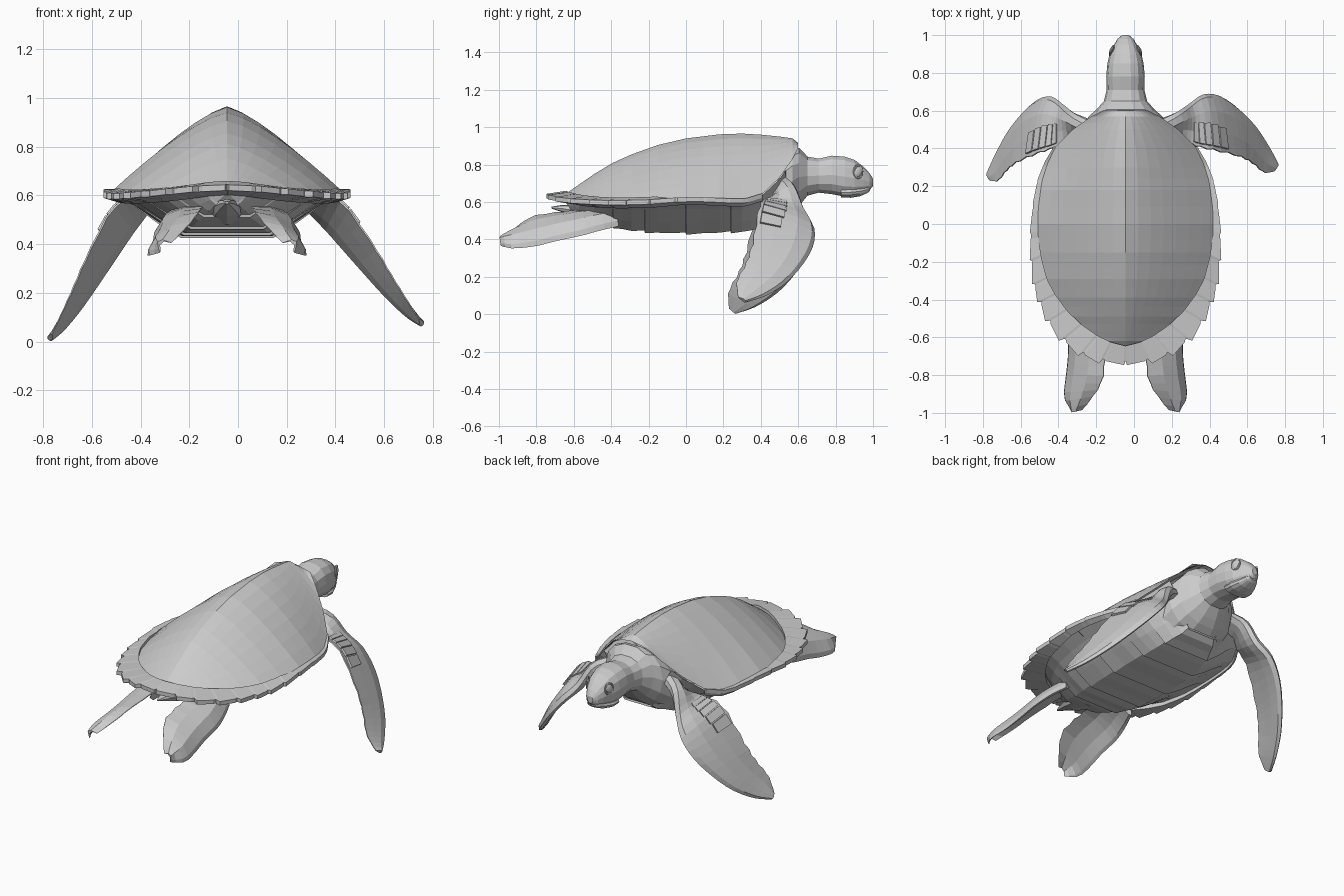
import bpy, bmesh, math
from mathutils import Vector

if "Cube" in bpy.data.objects:
    bpy.data.objects.remove(bpy.data.objects["Cube"])

CX = -0.045  # the body's mid-plane sits slightly left of the origin


def make(name, verts, faces):
    bm = bmesh.new()
    vs = [bm.verts.new((v[0] + CX, v[1], max(0.0, v[2]))) for v in verts]
    for f in faces:
        bm.faces.new([vs[i] for i in f])
    bmesh.ops.remove_doubles(bm, verts=bm.verts, dist=0.0005)
    bmesh.ops.recalc_face_normals(bm, faces=bm.faces)
    me = bpy.data.meshes.new(name)
    bm.to_mesh(me)
    bm.free()
    ob = bpy.data.objects.new(name, me)
    bpy.context.collection.objects.link(ob)
    return ob


def loft(name, rings, closed=True):
    n = len(rings[0])
    faces = []
    for i in range(len(rings) - 1):
        for j in range(n if closed else n - 1):
            k = (j + 1) % n
            faces.append((i * n + j, i * n + k, (i + 1) * n + k, (i + 1) * n + j))
    if closed:
        last = (len(rings) - 1) * n
        faces += [tuple(range(n)), tuple(range(last, last + n))]
    return make(name, [p for r in rings for p in r], faces)


def spline(pts, t):
    """Smooth point at index position t along a list of tuples."""
    i = min(int(t), len(pts) - 2)
    f = t - i
    a, b, c, d = (Vector(pts[max(0, min(len(pts) - 1, i + k))]) for k in (-1, 0, 1, 2))
    return 0.5 * (2 * b + (c - a) * f + (2 * a - 5 * b + 4 * c - d) * f * f
                  + (3 * b - a - 3 * c + d) * f ** 3)


def at(table, y):
    """Linear lookup in rows (y, value, ...) sorted from front to back."""
    for a, b in zip(table, table[1:]):
        if y >= b[0]:
            f = (a[0] - y) / (a[0] - b[0])
            return [p + (q - p) * f for p, q in zip(a[1:], b[1:])]
    return list(table[-1][1:])


# Shell stations: y, half width, ridge height, edge height, belly height
SHELL = [(0.60, .12, .915, .89, .60), (0.57, .18, .94, .83, .53), (0.50, .28, .95, .73, .48),
         (0.40, .38, .96, .635, .45), (0.30, .43, .966, .605, .435), (0.18, .46, .962, .61, .43),
         (0.0, .475, .94, .615, .425), (-.15, .46, .905, .605, .43), (-.29, .425, .855, .60, .44),
         (-.39, .37, .81, .60, .46), (-.49, .29, .75, .605, .49), (-.57, .19, .695, .615, .53),
         (-.62, .11, .66, .625, .56), (-.65, .01, .63, .63, .60)]

# Carapace dome with a keel along the middle
rows = []
N = 7
ys = [.60, .57, .535, .50, .45, .40, .35, .30, .24, .18, .09, 0, -.08, -.15, -.22, -.29,
      -.34, -.39, -.44, -.49, -.53, -.57, -.60, -.62, -.65]
for y in ys:
    w, zt, zr, zb = at(SHELL, y)
    rows.append([(w * j / N, y, zr + (zt - zr) * (1 - abs(j / N) ** 1.36)) for j in range(-N, N + 1)])
loft("carapace", rows, closed=False)

# Belly with overlapping plates
prof = [(1, .04), (.82, .28), (.6, .68), (.4, 1), (0, 1), (-.4, 1), (-.6, .68), (-.82, .28), (-1, .04)]
rows = []
for i, y in enumerate(ys[2:]):
    w, zt, zr, zb = at(SHELL, y)
    for step in ((0, .012) if i % 3 == 0 else (.006,)):
        rows.append([(w * u, y - step * .2, zr + (zb + step - zr) * v) for u, v in prof])
loft("belly_plates", rows, closed=False)

# Saw-toothed rim scutes: inner x, inner y, outer x, outer y, z
RIM = [(.37, .41, .38, .41, .635), (.42, .30, .44, .30, .605), (.45, .18, .475, .18, .61),
       (.465, 0, .497, 0, .615), (.45, -.15, .495, -.17, .602), (.415, -.29, .475, -.32, .597),
       (.36, -.39, .435, -.43, .597), (.28, -.49, .37, -.55, .602), (.18, -.57, .26, -.655, .612),
       (.09, -.62, .14, -.71, .625), (0, -.645, 0, -.725, .632)]
for side, sx in (("right", 1), ("left", -1)):
    rings = []
    for i in range(37):
        t = (i // 3 + (0, .15, .9)[i % 3]) / 12.0 * 10 if i < 36 else 10
        xi, yi, xo, yo, z = spline(RIM, t)
        ext = 1 + (0, .1, .28)[i % 3] * min(1, t / 4)
        xo, yo = max(0, xi + (xo - xi) * ext), yi + (yo - yi) * ext
        rings.append([(sx * xi, yi, z + .028 if t > 4 else z + .012), (sx * xo, yo, z + .012),
                      (sx * xo, yo, z - .012), (sx * xi, yi, z - .03)])
    loft("rim_scutes_" + side, rings)

# Shoulders, neck and head: y, half width, top, bottom
HEAD = [(.36, .22, .74, .47), (.45, .235, .80, .48), (.52, .225, .85, .505), (.57, .195, .885, .54),
        (.605, .155, .893, .575), (.65, .115, .845, .632), (.71, .1, .834, .648),
        (.78, .102, .85, .64), (.85, .096, .845, .626), (.90, .084, .828, .628),
        (.95, .06, .79, .645), (.98, .042, .757, .66), (1.0, .018, .725, .685)]


def oval(y, w, zt, zb, n=14):
    ring = []
    for k in range(n):
        a = 2 * math.pi * k / n
        c, s = math.cos(a), math.sin(a)
        ring.append((w * math.copysign(abs(c) ** .85, c), y,
                     (zt + zb) / 2 + (zt - zb) / 2 * math.copysign(abs(s) ** .9, s)))
    return ring


loft("neck_and_head", [oval(*h) for h in HEAD])
loft("lower_jaw", [oval(*h) for h in ((.83, .08, .68, .624), (.88, .081, .682, .622),
                                     (.93, .062, .684, .63), (.97, .042, .686, .648),
                                     (.985, .025, .688, .66))])

# Eyes with lids
for side, sx in (("right", 1), ("left", -1)):
    pos = (CX + sx * .073, .92, .762)
    bpy.ops.mesh.primitive_uv_sphere_add(segments=12, ring_count=8, radius=1, location=pos)
    eye = bpy.context.object
    eye.name = "eye_" + side
    eye.scale = (.011, .024, .03)
    eye.rotation_euler = (-.5, 0, sx * .4)
    bpy.ops.mesh.primitive_torus_add(major_segments=12, minor_segments=6, major_radius=.03,
                                     minor_radius=.006, location=pos)
    lid = bpy.context.object
    lid.name = "eyelid_" + side
    lid.scale = (1.1, .85, 1)
    lid.rotation_euler = (0, math.pi / 2, sx * .4)

# Flippers: a blade lofted between a leading and a trailing edge
SECTION = [(0, 0), (.08, .7), (.35, 1), (.7, .6), (1, .12), (1, -.12), (.7, -.4), (.35, -.7), (.08, -.6)]


def blade(lead, trail, thick, arch):
    def point(t, u, v, extra=0.0):
        a, b = spline(lead, t), spline(trail, t)
        t0, t1 = max(0, t - .3), min(len(lead) - 1, t + .3)
        tan = spline(lead, t1) + spline(trail, t1) - spline(lead, t0) - spline(trail, t0)
        nor = (b - a).cross(tan).normalized()
        f = t / (len(lead) - 1)
        th = thick[0] + (thick[1] - thick[0]) * f
        return a + (b - a) * u + nor * (th * v + extra + arch * math.sin(math.pi * min(u, 1)))
    return point


def blade_rings(point, count, length, notch):
    rings = []
    for i in range(count + 1):
        t = length * i / count
        tooth = notch * (i % 2) if 0 < i < count else 0
        rings.append([point(t, u * (1 + tooth) if u == 1 else u, v) for u, v in SECTION])
    return rings


LEAD = [(.14, .53, .73), (.26, .585, .68), (.335, .635, .55), (.42, .688, .45), (.525, .665, .33),
        (.655, .555, .185), (.745, .43, .10), (.803, .32, .065)]
TRAIL = [(.2, .46, .65), (.285, .465, .63), (.365, .42, .61), (.475, .395, .565), (.605, .362, .385),
         (.675, .325, .27), (.735, .275, .175), (.79, .28, .09)]
front = blade(LEAD, TRAIL, (.045, .014), 0)


def place_left(p):
    """Mirror the right flipper and swing it lower."""
    a = math.radians(7.5)
    x, z = p[0] - .3, p[2] - .6
    s = max(0, min(1, x / .5))
    return (-(.3 + x * math.cos(a) + z * math.sin(a)), p[1] - .05 * s,
            .6 - x * math.sin(a) * (x > 0) + z * math.cos(a))


for side, put in (("right", tuple), ("left", place_left)):
    loft("front_flipper_" + side,
         [[put(p) for p in r] for r in blade_rings(front, 24, 7, .03)])
    # Raised scales near the trailing edge
    for k in range(5):
        t0 = 1.9 + k * .32
        t1 = t0 + .28
        u0 = .5 + .03 * k
        rings = [[put(front(t, u, v, e)) for u, v, e in
                  ((u0, .8, .008), (.96, .12, .014), (.96, 0, 0), (u0, 0, 0))] for t in (t0, t1)]
        loft("flipper_scale_%s_%d" % (side, k + 1), rings)

OUTER = [(.24, -.36, .47), (.275, -.45, .45), (.30, -.56, .42), (.305, -.7, .39), (.315, -.8, .365),
         (.325, -.92, .352), (.275, -.99, .365)]
INNER = [(.09, -.42, .54), (.09, -.5, .55), (.105, -.6, .55), (.11, -.7, .54), (.125, -.82, .52),
         (.165, -.90, .47), (.23, -.985, .405)]
rear = blade(OUTER, INNER, (.028, .010), .035)
for side, sx in (("right", 1), ("left", -1)):
    loft("rear_flipper_" + side,
         [[(sx * p[0], p[1], p[2]) for p in r] for r in blade_rings(rear, 14, 6, .03)])

# Short tail
loft("tail", [oval(y, w, z + h, z - h, 8) for y, w, z, h in
              ((-.45, .09, .53, .05), (-.58, .06, .55, .035), (-.66, .03, .565, .02), (-.72, .006, .57, .005))])
